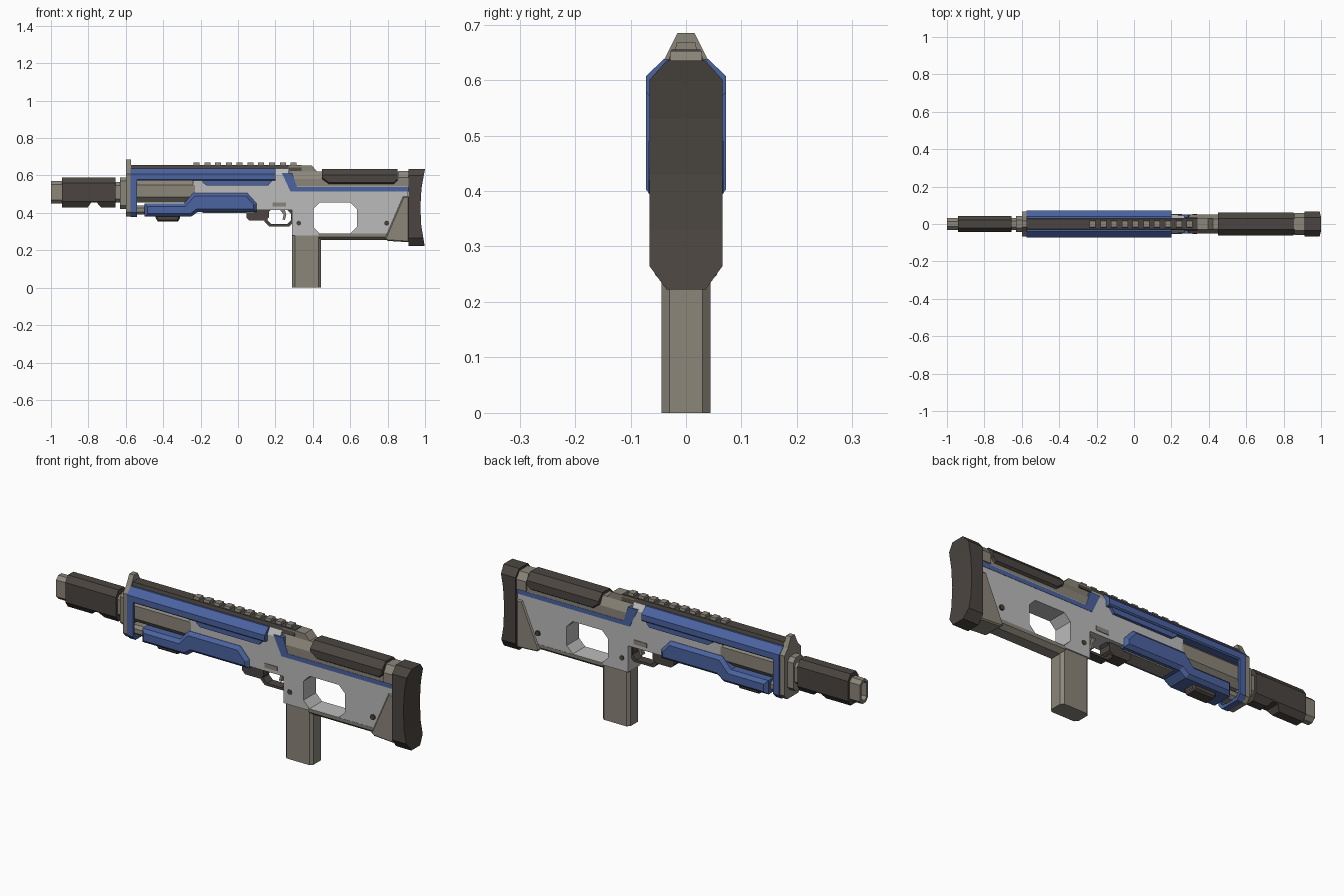
import bpy, bmesh, math


def material(name, rgb):
    m = bpy.data.materials.new(name)
    m.diffuse_color = (*rgb, 1)
    return m


GREY = material("light grey", (0.50, 0.50, 0.50))
TAN = material("warm grey", (0.26, 0.24, 0.195))
DARK = material("dark brown grey", (0.070, 0.060, 0.052))
BLUE = material("blue", (0.070, 0.125, 0.35))


def loft(name, rings, mat, bevel=0):
    """Skin matching rings of points and cap both ends; bevel rounds the cap outlines."""
    bm = bmesh.new()
    vs = [[bm.verts.new(p) for p in r] for r in rings]
    n = len(vs[0])
    for a, b in zip(vs, vs[1:]):
        for i in range(n):
            j = (i + 1) % n
            bm.faces.new((a[i], a[j], b[j], b[i]))
    caps = [bm.faces.new(vs[0]), bm.faces.new(vs[-1])]
    bmesh.ops.recalc_face_normals(bm, faces=bm.faces)
    if bevel:
        edges = list({e for f in caps for e in f.edges})
        bmesh.ops.bevel(bm, geom=edges, offset=bevel, segments=1, affect='EDGES')
    me = bpy.data.meshes.new(name)
    bm.to_mesh(me)
    bm.free()
    me.materials.append(mat)
    ob = bpy.data.objects.new(name, me)
    bpy.context.collection.objects.link(ob)
    return ob


def plate(name, xz, half, mat, bevel=0):
    """Side profile extruded across the width."""
    return loft(name, [[(x, y, z) for x, z in xz] for y in (-half, half)], mat, bevel)


def section(name, yz, x0, x1, mat, bevel=0):
    """Half cross-section (y > 0, bottom to top) mirrored and run along x."""
    full = yz + [(-y, z) for y, z in reversed(yz)]
    return loft(name, [[(x, y, z) for y, z in full] for x in (x0, x1)], mat, bevel)


def octo(w, z0, z1, c):
    """Half cross-section of a box with chamfered corners."""
    return [(w - c, z0), (w, z0 + c), (w, z1 - c), (w - c, z1)]


def rect(x0, x1, z0, z1, c=0):
    if not c:
        return [(x0, z0), (x1, z0), (x1, z1), (x0, z1)]
    return [(x0 + c, z0), (x1 - c, z0), (x1, z0 + c), (x1, z1 - c),
            (x1 - c, z1), (x0 + c, z1), (x0, z1 - c), (x0, z0 + c)]


def cut(ob, cutter):
    cutter.hide_render = True
    mod = ob.modifiers.new("cut", 'BOOLEAN')
    mod.operation = 'DIFFERENCE'
    mod.object = cutter
    bpy.context.view_layer.objects.active = ob
    bpy.ops.object.modifier_apply(modifier=mod.name)
    bpy.data.objects.remove(cutter)


# Muzzle tip, suppressor and collars
tip = section("muzzle_tip", octo(0.031, 0.45, 0.57, 0.018), -1.0, -0.93, TAN)
cut(tip, section("bore", octo(0.021, 0.462, 0.558, 0.014), -1.1, -0.95, TAN))
can = section("suppressor", [(0.022, 0.43), (0.043, 0.46), (0.043, 0.56), (0.022, 0.59)],
              -0.94, -0.655, DARK)
cut(can, plate("notch", [(-0.81, 0.42), (-0.785, 0.455), (-0.755, 0.455), (-0.725, 0.42)], 0.1, DARK))
section("muzzle_neck", octo(0.033, 0.455, 0.565, 0.018), -0.66, -0.62, TAN)
section("barrel_collar", octo(0.042, 0.42, 0.59, 0.02), -0.632, -0.595, TAN)

# Front plate with sight post
section("front_plate", [(0.045, 0.38), (0.067, 0.405), (0.067, 0.607), (0.04, 0.635), (0.015, 0.685)],
        -0.60, -0.573, TAN)

# Barrel and lower tube
section("barrel", octo(0.05, 0.455, 0.58, 0.03), -0.58, -0.23, TAN)
section("lower_tube", octo(0.036, 0.39, 0.44, 0.014), -0.58, -0.49, TAN)

# Blue shroud: top cover, front hoop and side lips
section("shroud", [(0.066, 0.572), (0.072, 0.578), (0.072, 0.607), (0.04, 0.638)], -0.574, 0.20, BLUE)
section("shroud_hoop", [(0.05, 0.378), (0.072, 0.402), (0.072, 0.59), (0.058, 0.59), (0.058, 0.41),
                        (0.044, 0.394)], -0.574, -0.54, BLUE)
plate("shroud_lip", [(-0.19, 0.575), (-0.19, 0.563), (-0.168, 0.547), (0.162, 0.547), (0.185, 0.575)],
      0.064, BLUE)

# Blue lower guard with floor panel and dark foot
plate("lower_guard", [(-0.50, 0.38), (-0.25, 0.38), (-0.215, 0.405), (0.10, 0.405), (0.10, 0.45),
                      (0.05, 0.505), (-0.24, 0.505), (-0.29, 0.45), (-0.50, 0.45)], 0.068, BLUE, 0.016)
plate("guard_floor", rect(-0.19, 0.085, 0.398, 0.42), 0.036, TAN)
plate("guard_foot", [(-0.44, 0.372), (-0.43, 0.355), (-0.32, 0.355), (-0.31, 0.372), (-0.31, 0.395),
                     (-0.44, 0.395)], 0.034, DARK, 0.008)

# Top rail with teeth
section("top_rail", [(0.034, 0.625), (0.026, 0.655)], -0.574, 0.34, DARK)
for i in range(10):
    x = -0.238 + i * 0.0577
    section("rail_tooth", [(0.02, 0.65), (0.017, 0.668)], x, x + 0.032, TAN)

# Receiver and stock body with thumb hole
body = plate("receiver", [(-0.24, 0.405), (0.10, 0.415), (0.29, 0.415), (0.29, 0.28), (0.91, 0.28),
                          (0.91, 0.54), (0.30, 0.54), (0.26, 0.60), (-0.24, 0.60)], 0.05, GREY)
cut(body, plate("thumb_hole", rect(0.403, 0.635, 0.29, 0.455, 0.034), 0.2, GREY))
section("receiver_top", [(0.05, 0.59), (0.05, 0.605), (0.03, 0.637)], 0.19, 0.27, GREY)
plate("port", rect(0.185, 0.257, 0.433, 0.455), 0.053, TAN)
plate("stripe", [(0.235, 0.612), (0.28, 0.515), (0.912, 0.515), (0.912, 0.537), (0.315, 0.537),
                 (0.29, 0.612)], 0.0515, BLUE)

# Upper stock, rear sight block and cheek rest
section("stock_top", [(0.05, 0.53), (0.05, 0.58), (0.028, 0.622)], 0.285, 0.915, TAN)
section("stock_top_rear", [(0.058, 0.54), (0.058, 0.59), (0.034, 0.624)], 0.858, 0.915, TAN)
plate("rail_end", [(0.27, 0.60), (0.27, 0.652), (0.395, 0.652), (0.425, 0.62), (0.425, 0.60)],
      0.029, TAN)


def cheek_ring(x, z0):
    half = [(0.05, z0), (0.062, z0 + 0.008), (0.062, 0.602), (0.03, 0.635)]
    return [(x, y, z) for y, z in half + [(-y, z) for y, z in reversed(half)]]


loft("cheek_rest", [cheek_ring(0.448, 0.582), cheek_ring(0.485, 0.555), cheek_ring(0.832, 0.555),
                    cheek_ring(0.852, 0.572)], DARK)

# Butt pad with hollowed rear
butt = [(0.222, 0.035, 0.998), (0.265, 0.066, 0.991), (0.33, 0.066, 0.98), (0.43, 0.066, 0.975),
        (0.53, 0.066, 0.981), (0.60, 0.066, 0.993), (0.635, 0.035, 1.0)]
loft("butt_pad", [[(0.912, -w, z), (x, -w, z), (x, w, z), (0.912, w, z)] for z, w, x in butt], DARK)

# Lower stock
section("stock_bottom", [(0.028, 0.254), (0.05, 0.272), (0.051, 0.289)], 0.43, 0.80, TAN)
plate("stock_heel", [(0.785, 0.262), (0.80, 0.25), (0.914, 0.243), (0.914, 0.487), (0.882, 0.487)],
      0.056, TAN, 0.006)

# Grip
c, gx0, gx1, gw = 0.014, 0.29, 0.445, 0.044
loft("grip", [[(x, y, z) for x, y in ((gx0 + c, -gw), (gx1 - c, -gw), (gx1, c - gw), (gx1, gw - c),
                                      (gx1 - c, gw), (gx0 + c, gw), (gx0, gw - c), (gx0, c - gw))]
              for z in (0, 0.285)], TAN)

# Trigger group
plate("trigger_block", [(0.045, 0.41), (0.045, 0.375), (0.062, 0.358), (0.145, 0.358), (0.165, 0.375),
                        (0.165, 0.42)], 0.032, DARK)
guard = plate("trigger_guard", rect(0.143, 0.298, 0.328, 0.43, 0.024), 0.024, DARK)
cut(guard, plate("guard_hole", rect(0.157, 0.284, 0.34, 0.418, 0.022), 0.1, DARK))
plate("trigger", [(0.222, 0.42), (0.25, 0.42), (0.258, 0.39), (0.25, 0.362), (0.238, 0.366),
                  (0.244, 0.39)], 0.012, TAN)

# Pins
for px in (0.325, 0.795):
    pw = 0.053 if px < 0.5 else 0.059
    plate("pin", [(px + 0.013 * math.cos(a * math.pi / 4), 0.345 + 0.013 * math.sin(a * math.pi / 4))
                  for a in range(8)], pw, DARK)
